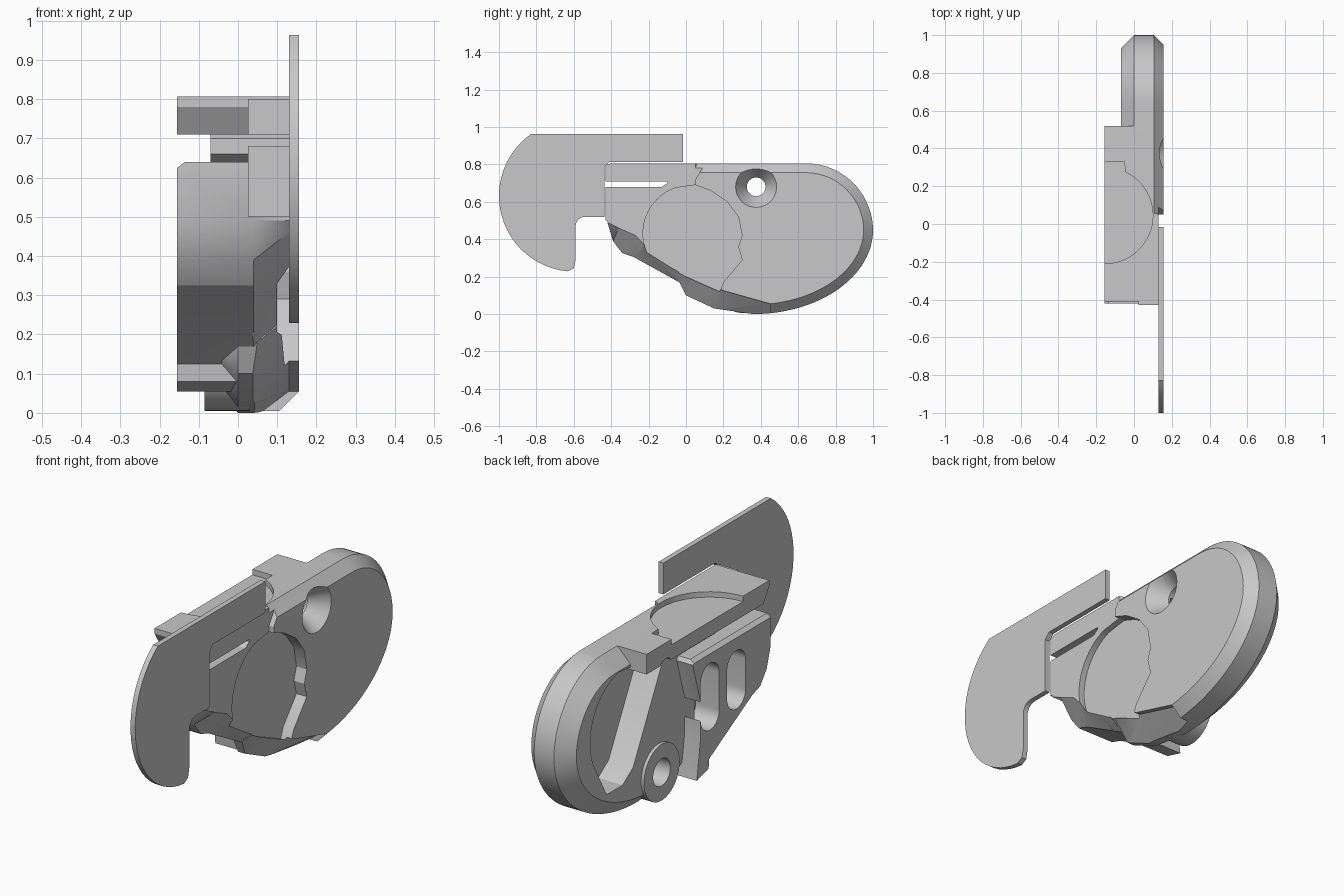
import bpy, bmesh
from math import sin, cos, radians
from mathutils import Vector

cube = bpy.data.objects.get("Cube")
if cube:
    bpy.data.objects.remove(cube, do_unlink=True)

grey = bpy.data.materials.new("plain_grey")
grey.use_nodes = True
colour = (0.58, 0.58, 0.58, 1)
grey.diffuse_color = colour
for node in grey.node_tree.nodes:
    if node.type == 'BSDF_PRINCIPLED':
        node.inputs["Base Color"].default_value = colour


def arc(cy, cz, ry, rz, start, end, steps=24):
    """Points of an elliptical arc in the side plane."""
    angles = [radians(start + (end - start) * i / steps) for i in range(steps + 1)]
    return [(cy + ry * cos(a), cz + rz * sin(a)) for a in angles]


def circle(cy, cz, r, steps=48):
    return arc(cy, cz, r, r, 0, 360, steps)[:-1]


def inset(points, d):
    """Move an anticlockwise outline inwards by d."""
    result = []
    for i, p in enumerate(points):
        p = Vector(p)
        a = (p - Vector(points[i - 1])).normalized()
        b = (Vector(points[(i + 1) % len(points)]) - p).normalized()
        na, nb = Vector((-a.y, a.x)), Vector((-b.y, b.x))
        result.append(tuple(p + (na + nb) * (d / (1 + na.dot(nb)))))
    return result


def loft(name, sections, axis='X'):
    """Solid through matching outlines, given as (position, points)."""
    bm = bmesh.new()
    rings = []
    for t, pts in sections:
        rings.append([bm.verts.new((t, u, v) if axis == 'X' else (u, v, t)) for u, v in pts])
    for lower, upper in zip(rings, rings[1:]):
        for i in range(len(lower)):
            bm.faces.new((lower[i - 1], lower[i], upper[i], upper[i - 1]))
    bm.faces.new(rings[0])
    bm.faces.new(rings[-1])
    bmesh.ops.recalc_face_normals(bm, faces=bm.faces)
    mesh = bpy.data.meshes.new(name)
    bm.to_mesh(mesh)
    bm.free()
    mesh.materials.append(grey)
    obj = bpy.data.objects.new(name, mesh)
    bpy.context.collection.objects.link(obj)
    return obj


def prism(name, t0, t1, pts, axis='X'):
    return loft(name, [(t0, pts), (t1, pts)], axis)


def box(name, x, y, z):
    return prism(name, x[0], x[1], [(y[0], z[0]), (y[1], z[0]), (y[1], z[1]), (y[0], z[1])])


def activate(obj):
    bpy.ops.object.select_all(action='DESELECT')
    obj.select_set(True)
    bpy.context.view_layer.objects.active = obj


def cut(obj, *cutters):
    activate(obj)
    for cutter in cutters:
        mod = obj.modifiers.new("cut", 'BOOLEAN')
        mod.operation = 'DIFFERENCE'
        mod.solver = 'EXACT'
        mod.object = cutter
        bpy.ops.object.modifier_apply(modifier=mod.name)


# Rounded rear housing with a chamfer on both sides
outline = [(0, .806), (-.02, .7), (-.04, .18), (0, .1), (.15, .03)]
outline += arc(.36, .45, .64, .45, -90, 0) + arc(.64, .446, .36, .36, 0, 90)[1:]
housing = loft("rear_housing", [(-.07, inset(outline, .07)), (0, outline),
                                (.105, outline), (.155, inset(outline, .05))])

# Front block, with its lower outer edge sloped and its inner top edge chamfered
back_edge = [(.14, .055), (.11, .25), (.11, .42), (.17, .62), (.16, .64)]
lower = [(-.42, .64), (-.42, .49), (-.39, .39), (-.34, .325), (-.28, .305), (.045, .125), (.05, .08)]
side = lower + back_edge
face = [(-.42, .64), (-.42, .49), (-.36, .46), (-.27, .42), (-.22, .37), (.02, .22), (.08, .19)]
face_back = [(.14, .16)] + back_edge[1:]
block = loft("front_block", [(-.155, [(y, min(z, .625)) for y, z in side]), (-.135, side),
                             (.04, side), (.13, face + face_back)])
block_lip = prism("block_lip", .025, .13, [(-.43, .5), (-.1, .5), (-.1, .68), (-.43, .68)])
web = prism("web", -.07, .13, [(-.16, .66), (-.05, .6), (.05, .6), (.05, .75), (-.1, .75), (-.1, .7)])

# Top plate: wide front part, narrow rear tab
plate = prism("top_plate", .71, .806, [(-.155, -.41), (.13, -.41), (.13, .05), (0, .1),
                                       (0, .52), (-.155, .52)], 'Z')
plate_lip = box("top_plate_lip", (.025, .13), (-.43, -.3), (.71, .8))

# Low boss on the inner side
boss = prism("boss", -.085, .03, circle(.305, .14, .135))

# Cutters
disc_edge = [(.05, .69), (.13, .66), (.22, .6), (.28, .52), (.3, .42), (.28, .36),
             (.3, .29), (.2, .17), (.18, .12)]
disc = prism("disc_cut", .1, .3, arc(.03, .43, .26, .26, 215, 110) + disc_edge)
step = prism("step_cut", .13, .3, [(.12, .83), (.05, .72), (.05, .6), (.17, .6), (.17, .3),
                                  (.17, .125), (.1, -.1), (-.1, -.1), (-.1, .83)])
base = [(.45, -.2), (-.1, -.2)]
low_slope = [(-.1, .2), (-.05, .17), (0, .09), (.15, .02), (.45, -.02)] + base
high_slope = [(-.1, .28), (-.05, .25), (0, .225), (.2, .125), (.45, .055)] + base
slope = loft("slope_cut", [(.03, low_slope), (.13, high_slope), (.2, high_slope)])
pivot = prism("pivot_cut", -.3, .3, circle(.375, .68, .05))
sink = loft("sink_cut", [(.07, circle(.375, .68, .05)), (.16, circle(.375, .68, .113))])
pocket = prism("pocket_cut", -.2, .06, [(.26, .69), (.5, .235), (.58, .18), (.7, .18)]
               + arc(.56, .47, .265, .265, -30, 80))
boss_hole = prism("boss_hole_cut", -.3, .02, circle(.305, .14, .065))
dish = prism("dish_cut", .78, .9, [(-.3, .33), (-.3, -.21)]
             + arc(-.155, .045, .255, .255, -90, 65) + [(-.05, .33)], 'Z')
bevel = prism("bevel_cut", -.3, .025, [(-.5, .78), (-.41, .78), (-.36, .7), (-.5, .7)])
slots = []
for y, z, half in ((.04, .42, .09), (-.16, .425, .07)):
    capsule = arc(y, z + half, .07, .07, 0, 180) + arc(y, z - half, .07, .07, 180, 360)
    slots.append(prism("slot_cut", -.3, -.03, capsule))

cut(housing, pocket, disc, step, slope, pivot, sink, boss_hole, dish)
cut(block, disc, slope, *slots)
cut(block_lip, disc)
cut(web, disc)
cut(plate, dish, bevel, pivot)
cut(boss, boss_hole)
for cutter in [disc, step, slope, pivot, sink, pocket, boss_hole, dish, bevel] + slots:
    bpy.data.objects.remove(cutter, do_unlink=True)

# Thin flat lever beside the block
lever = prism("lever_plate", .13, .155, [(-.015, .813), (-.015, .963)]
              + arc(-.595, .632, .405, .405, 125.2, 265) + [(-.6, .245), (-.59, .29)]
              + arc(-.54, .47, .05, .05, 180, 90, 8)
              + [(-.437, .52), (-.437, .785), (-.41, .813)])

for part in (housing, block, block_lip, web, plate, plate_lip, boss, lever):
    activate(part)
    bpy.ops.object.shade_smooth_by_angle(angle=radians(28))
